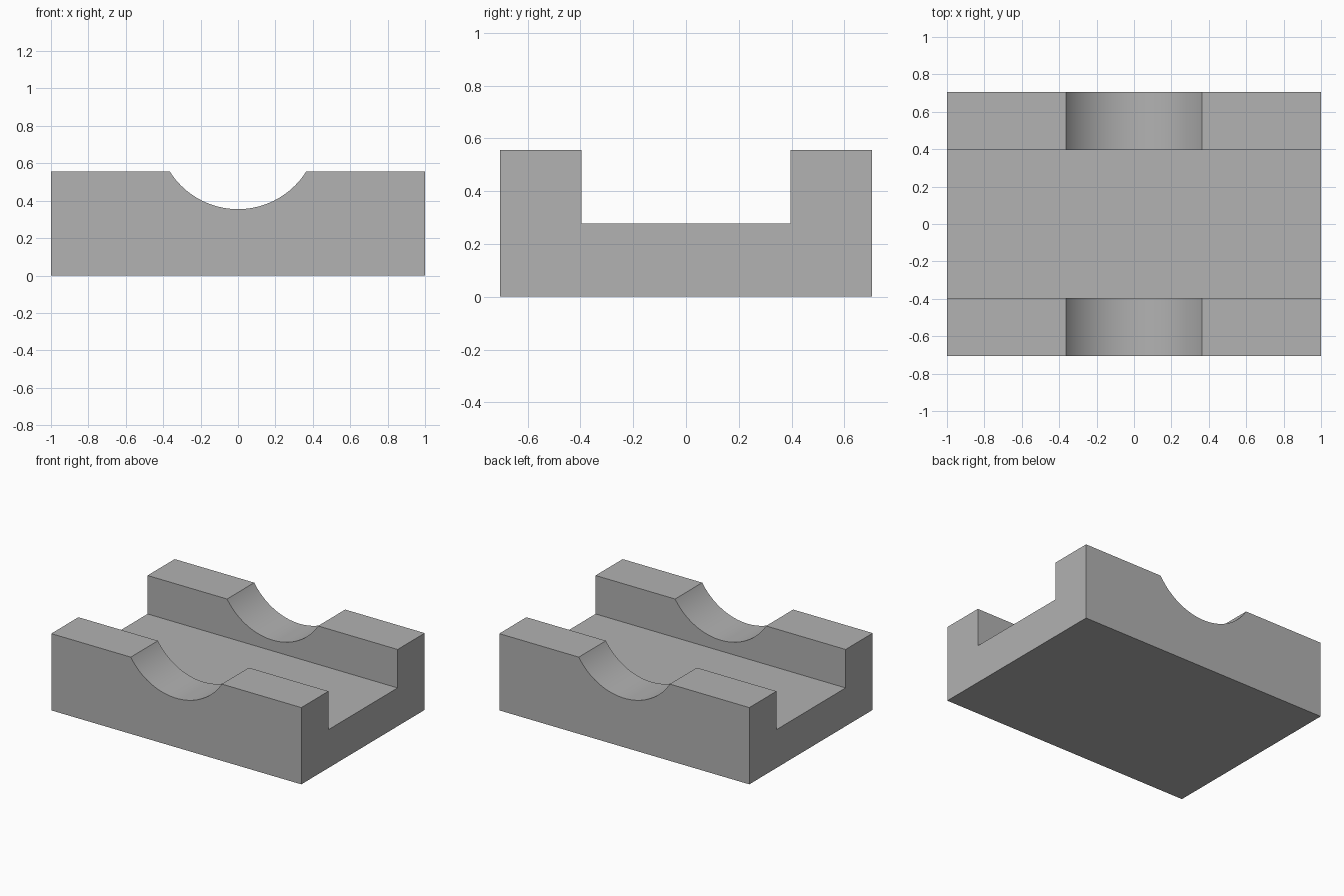
import bpy
import math

cube = bpy.data.objects.get("Cube")
if cube:
    bpy.data.objects.remove(cube, do_unlink=True)

LENGTH, DEPTH, HEIGHT = 2.0, 1.41, 0.555
CHANNEL_WIDTH, CHANNEL_FLOOR = 0.79, 0.277
SADDLE_HALF_WIDTH, SADDLE_DEPTH = 0.364, 0.2

grey = bpy.data.materials.new("plain grey")
grey.use_nodes = True
colour = (0.445, 0.445, 0.445, 1)
grey.diffuse_color = colour
grey.node_tree.nodes["Principled BSDF"].inputs["Base Color"].default_value = colour


def box(name, size, bottom):
    bpy.ops.mesh.primitive_cube_add(size=1, location=(0, 0, bottom + size[2] / 2))
    obj = bpy.context.object
    obj.name = name
    obj.scale = size
    bpy.ops.object.transform_apply(location=True, rotation=True, scale=True)
    obj.data.materials.append(grey)
    return obj


def cut(target, cutter):
    mod = target.modifiers.new("cut", "BOOLEAN")
    mod.operation = "DIFFERENCE"
    mod.solver = "EXACT"
    mod.object = cutter
    bpy.context.view_layer.objects.active = target
    bpy.ops.object.modifier_apply(modifier=mod.name)
    bpy.data.objects.remove(cutter, do_unlink=True)


# Solid block
block = box("cradle_block", (LENGTH, DEPTH, HEIGHT), 0)

# Lengthwise channel between the two walls
cut(block, box("channel_cutter", (LENGTH + 1, CHANNEL_WIDTH, 1), CHANNEL_FLOOR))

# Round saddle across the tops of both walls
radius = (SADDLE_HALF_WIDTH ** 2 + SADDLE_DEPTH ** 2) / (2 * SADDLE_DEPTH)
bpy.ops.mesh.primitive_cylinder_add(
    vertices=128, radius=radius, depth=DEPTH + 1,
    location=(0, 0, HEIGHT - SADDLE_DEPTH + radius), rotation=(math.pi / 2, 0, 0))
saddle_cutter = bpy.context.object
saddle_cutter.name = "saddle_cutter"
saddle_cutter.data.materials.append(grey)
cut(block, saddle_cutter)

# Smooth saddles, sharp edges elsewhere
bpy.ops.object.select_all(action="DESELECT")
block.select_set(True)
bpy.context.view_layer.objects.active = block
bpy.ops.object.shade_smooth_by_angle(angle=math.radians(30))
